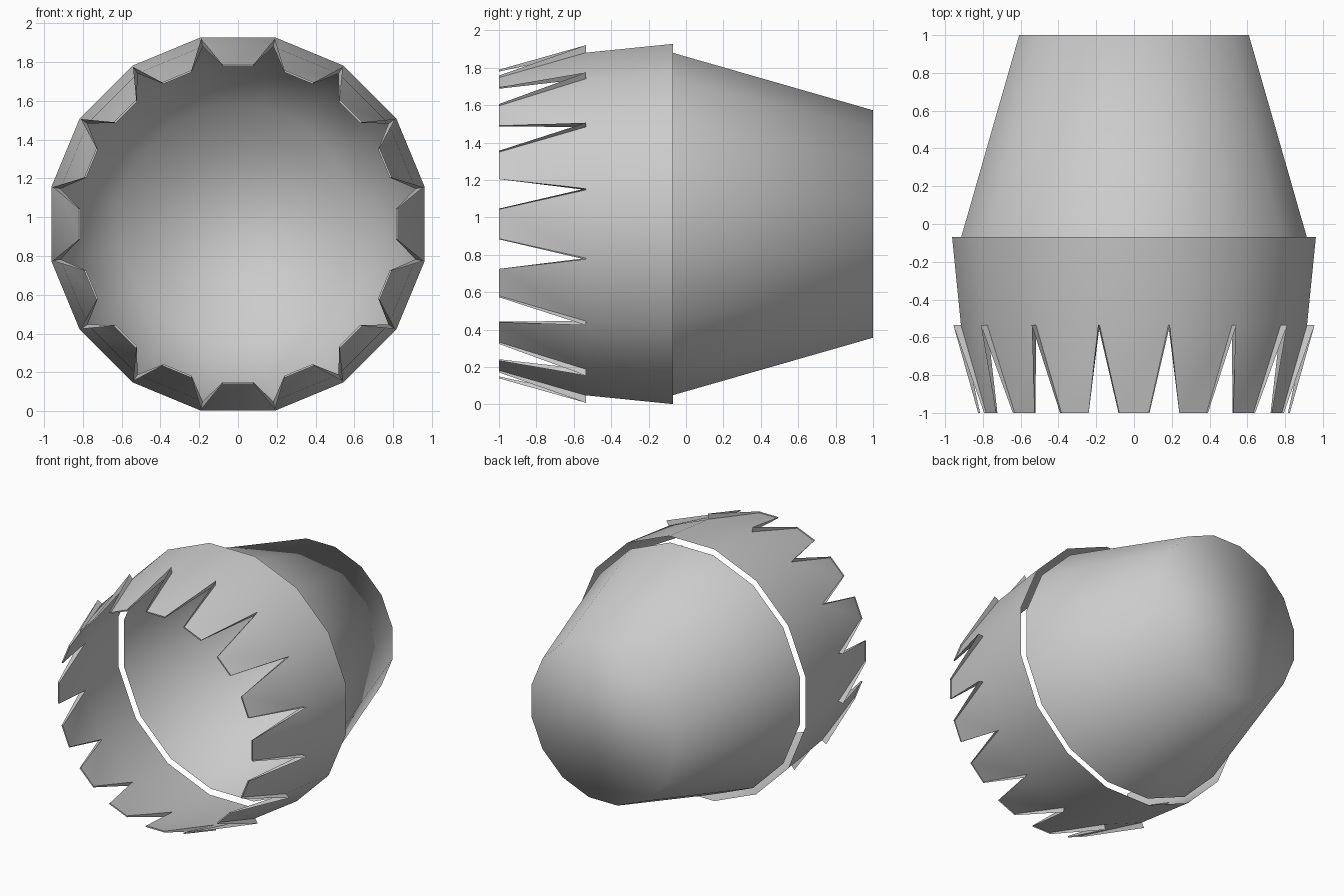
import bpy, bmesh
from math import sin, cos, pi

if "Cube" in bpy.data.objects:
    bpy.data.objects.remove(bpy.data.objects["Cube"])

N = 16            # sides, with a flat at the top
CZ = 0.965        # height of the axis (axis runs along y)
STEP = 2 * pi / N


def point(apothem, side, y, ang):
    """Point at a given distance along a facet's normal, offset sideways in the facet."""
    return (apothem * sin(ang) + side * cos(ang), y,
            CZ + apothem * cos(ang) - side * sin(ang))


def ring(bm, apothem, y):
    r = apothem / cos(STEP / 2)
    return [bm.verts.new((r * sin((i - 0.5) * STEP), y,
                          CZ + r * cos((i - 0.5) * STEP))) for i in range(N)]


def bridge(bm, a, b):
    for i in range(N):
        j = (i + 1) % N
        bm.faces.new((a[i], a[j], b[j], b[i]))


def finish(bm, name, smooth):
    for f in bm.faces:
        f.smooth = smooth
    me = bpy.data.meshes.new(name)
    bm.to_mesh(me)
    bm.free()
    ob = bpy.data.objects.new(name, me)
    bpy.context.collection.objects.link(ob)
    return ob


# tapered inner cup, open at the front and closed at the back
bm = bmesh.new()
front, back = ring(bm, 0.915, -0.07), ring(bm, 0.608, 1.0)
bridge(bm, front, back)
bm.faces.new(back)
bmesh.ops.recalc_face_normals(bm, faces=bm.faces)
finish(bm, "tapered_cup", True)

# outer collar with a tooth folded inward on every side
TIP, HALF = 0.815, 0.078
bm = bmesh.new()
rear, root = ring(bm, 0.963, -0.07), ring(bm, 0.916, -0.535)
bridge(bm, root, rear)
for i in range(N):
    a = i * STEP
    t0 = bm.verts.new(point(TIP, -HALF, -1, a))
    t1 = bm.verts.new(point(TIP, HALF, -1, a))
    bm.faces.new((t0, t1, root[(i + 1) % N], root[i]))
bmesh.ops.recalc_face_normals(bm, faces=bm.faces)
finish(bm, "toothed_collar", True)

# thin raised rim around each tooth, deepest in the notches
bm = bmesh.new()
for i in range(N):
    a = i * STEP


    def outline(root_d, tip_d, half):
        w = root_d * sin(STEP / 2) / cos(STEP / 2)
        return [bm.verts.new(point(d, s, y, a)) for d, s, y in
                ((root_d, -w, -0.535), (tip_d, -half, -1),
                 (tip_d, half, -1), (root_d, w, -0.535))]


    inner, outer = outline(0.916, TIP, HALF), outline(0.956, TIP + 0.01, HALF + 0.004)
    for k in range(3):
        bm.faces.new((inner[k], inner[k + 1], outer[k + 1], outer[k]))
finish(bm, "tooth_rims", False)
